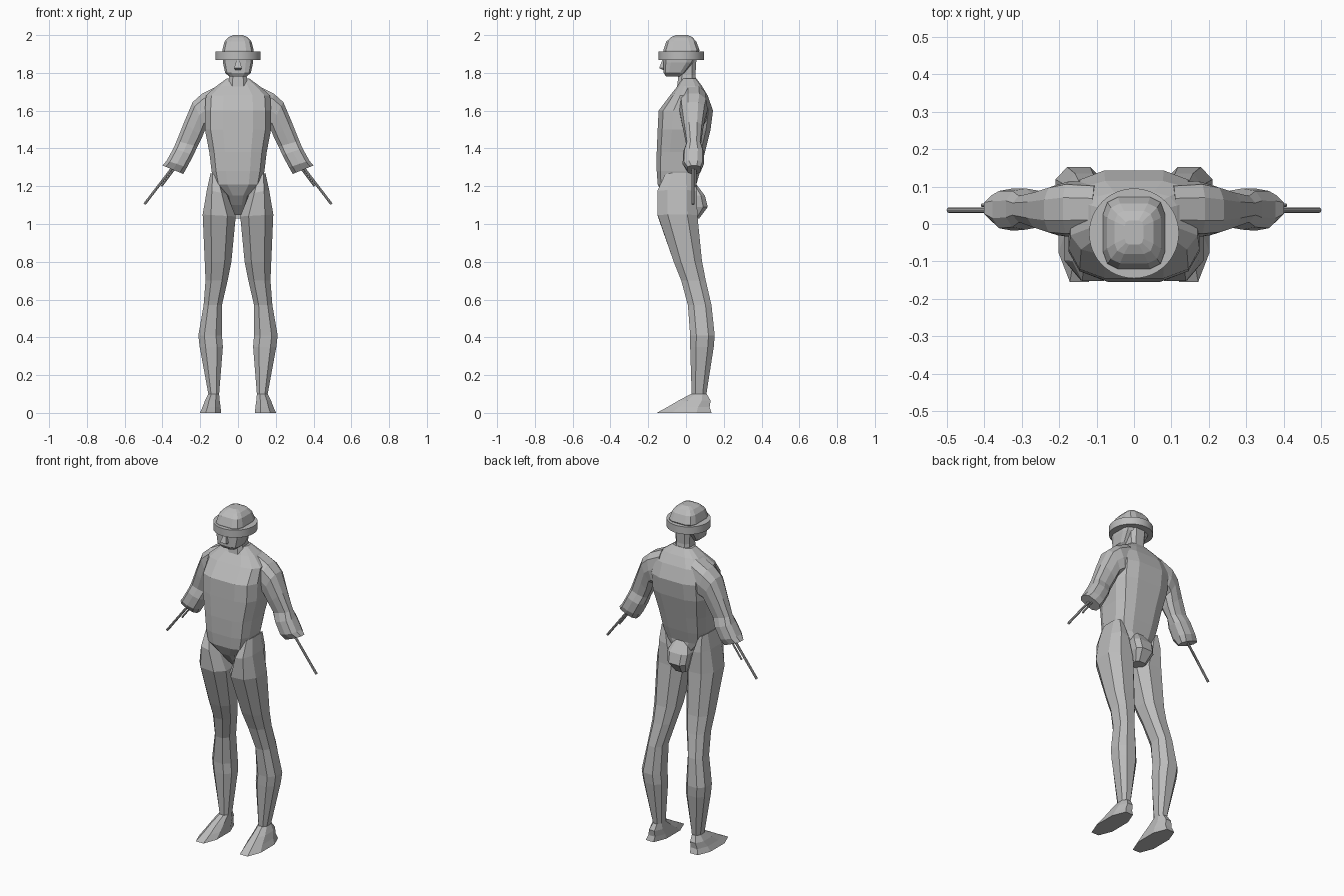
import bpy, bmesh, math
from mathutils import Vector

skin = bpy.data.materials.new("matte_grey")
skin.diffuse_color = (0.5, 0.5, 0.5, 1)


def finish(name, bm):
    bmesh.ops.recalc_face_normals(bm, faces=bm.faces[:])
    me = bpy.data.meshes.new(name)
    bm.to_mesh(me)
    bm.free()
    me.materials.append(skin)
    ob = bpy.data.objects.new(name, me)
    bpy.context.collection.objects.link(ob)
    return ob


def loft(name, sections, n=12, power=0.6, side=1):
    """Skin rounded-box rings; each is (xa, za, xb, zb, y_front, y_back)."""
    bm = bmesh.new()
    top = math.cos(math.pi / n)
    sq = lambda t: math.copysign(min(1, abs(t) / top) ** power, t)
    rings = []
    for xa, za, xb, zb, y0, y1 in sections:
        ring = []
        for i in range(n):
            a = 2 * math.pi * (i + 0.5) / n
            u, v = sq(math.cos(a)), sq(math.sin(a))
            ring.append(bm.verts.new((side * ((xa + xb) + u * (xb - xa)) / 2,
                                      ((y0 + y1) + v * (y1 - y0)) / 2,
                                      ((za + zb) + u * (zb - za)) / 2)))
        rings.append(ring)
    for r, s in zip(rings, rings[1:]):
        for i in range(n):
            j = (i + 1) % n
            bm.faces.new((r[i], r[j], s[j], s[i]))
    bm.faces.new(rings[0])
    bm.faces.new(rings[-1])
    return finish(name, bm)


def level(rows):
    """Horizontal symmetric rings from (z, half_width, y_front, y_back)."""
    return [(-w, z, w, z, y0, y1) for z, w, y0, y1 in rows]


def rod(name, a, b, r):
    a, b = Vector(a), Vector(b)
    d = b - a
    bm = bmesh.new()
    bmesh.ops.create_cone(bm, cap_ends=True, segments=8, radius1=r, radius2=r, depth=d.length)
    bmesh.ops.rotate(bm, verts=bm.verts[:], matrix=d.to_track_quat('Z', 'Y').to_matrix())
    bmesh.ops.translate(bm, verts=bm.verts[:], vec=(a + b) / 2)
    return finish(name, bm)


# Torso, from neck base to crotch
loft("torso", level([
    (1.77, .06, -.02, .055), (1.73, .115, -.045, .085), (1.68, .17, -.085, .115),
    (1.60, .175, -.145, .143), (1.50, .175, -.15, .13), (1.38, .152, -.155, .10),
    (1.28, .14, -.155, .075), (1.21, .125, -.15, .055), (1.15, .06, -.12, .06),
    (1.10, .045, -.08, .06), (1.05, .02, -.03, .05)]))

# Seat bulge at the back of the hips
loft("seat", level([(1.21, .04, .0, .055), (1.15, .065, .0, .10),
                    (1.09, .06, .0, .115), (1.03, .035, .0, .07)]), n=8)

# Neck and head
loft("neck", level([(1.87, .05, -.05, .055), (1.79, .045, -.04, .05), (1.70, .055, -.05, .06)]), n=8)
loft("head", level([
    (1.78, .045, -.105, -.03), (1.80, .068, -.118, -.005), (1.855, .08, -.118, .04),
    (1.92, .083, -.12, .072), (1.965, .072, -.105, .055), (1.988, .052, -.08, .035),
    (2.0, .025, -.055, .01)]), power=0.5)
loft("nose", level([(1.87, .008, -.125, -.10), (1.825, .02, -.142, -.10), (1.815, .014, -.12, -.10)]), n=4)

# Round band around the head
bm = bmesh.new()
bmesh.ops.create_cone(bm, cap_ends=True, segments=48, radius1=.12, radius2=.12, depth=.045)
bmesh.ops.translate(bm, verts=bm.verts[:], vec=(0, -.025, 1.892))
band = finish("head_band", bm)
for p in band.data.polygons:
    p.use_smooth = len(p.vertices) == 4

for s, tag in ((1, "left"), (-1, "right")):
    # Arm, from shoulder to cut wrist
    loft("arm_" + tag, [
        (.09, 1.54, .11, 1.73, -.03, .11), (.15, 1.52, .19, 1.69, -.035, .115),
        (.17, 1.51, .24, 1.645, -.03, .105), (.19, 1.46, .285, 1.54, -.015, .09),
        (.215, 1.41, .325, 1.44, 0, .08), (.235, 1.365, .342, 1.40, -.015, .095),
        (.27, 1.30, .378, 1.335, -.018, .095), (.29, 1.265, .40, 1.31, .005, .08)],
        n=10, power=0.8, side=s)
    # Thin rods at the wrist
    rod("long_rod_" + tag, (s * .33, .037, 1.32), (s * .495, .037, 1.105), .007)
    rod("short_rod_" + tag, (s * .33, .05, 1.30), (s * .405, .05, 1.20), .005)
    # Leg, from hip to ankle
    loft("leg_" + tag, [
        (.10, 1.25, .145, 1.27, -.11, .04), (.06, 1.16, .165, 1.18, -.152, .058),
        (.012, 1.04, .187, 1.05, -.15, .06), (.035, .80, .176, .80, -.065, .085),
        (.055, .70, .172, .70, -.025, .105), (.085, .57, .182, .57, .01, .135),
        (.085, .41, .21, .41, .022, .152), (.08, .35, .203, .35, .022, .147),
        (.10, .10, .157, .10, .03, .108)], n=8, power=0.8, side=s)
    # Foot, spreading forward and outward to the toes
    loft("foot_" + tag, [
        (.10, .10, .157, .10, .025, .11), (.097, .065, .175, .065, -.04, .13),
        (.092, .03, .188, .03, -.10, .125), (.09, .0, .202, .0, -.155, .135)],
        n=8, power=0.9, side=s)
